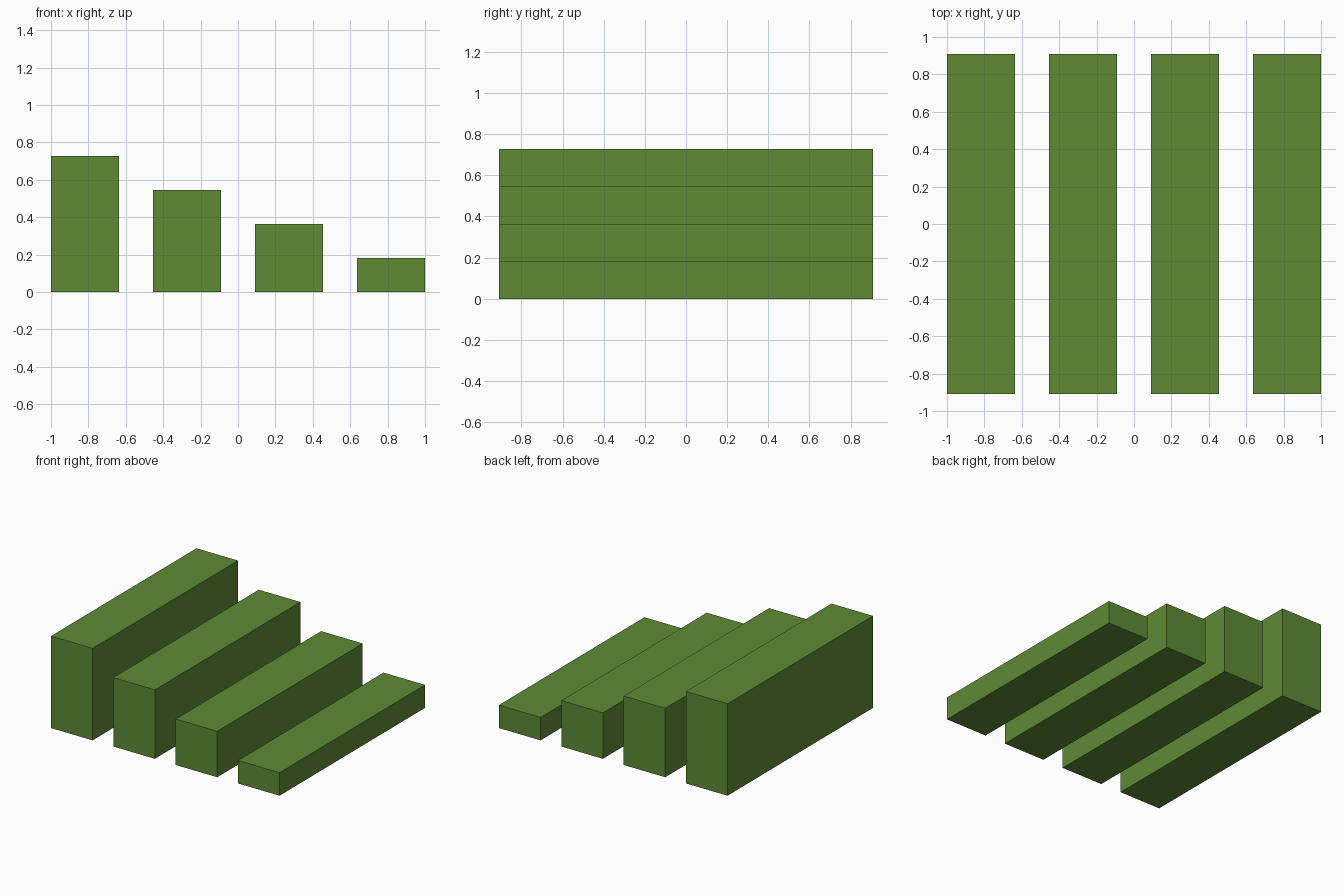
import bpy
import bmesh
from mathutils import Matrix

if "Cube" in bpy.data.objects:
    bpy.data.objects.remove(bpy.data.objects["Cube"])

U = 2 / 11          # module: gap between bars and height of each step
WIDTH = 2 * U       # bar width
LENGTH = 10 * U     # bar length along y

green = bpy.data.materials.new("leaf green")
green.diffuse_color = (0.112, 0.258, 0.036, 1)
green.use_nodes = True
green.node_tree.nodes["Principled BSDF"].inputs["Base Color"].default_value = green.diffuse_color


def bar(name, x, height):
    """Box standing on z = 0, centred on y."""
    bm = bmesh.new()
    bmesh.ops.create_cube(
        bm, size=1,
        matrix=Matrix.Translation((x, 0, height / 2))
        @ Matrix.Diagonal((WIDTH, LENGTH, height, 1)))
    mesh = bpy.data.meshes.new(name)
    bm.to_mesh(mesh)
    bm.free()
    mesh.materials.append(green)
    bpy.context.collection.objects.link(bpy.data.objects.new(name, mesh))


# Four parallel bars stepping down from left to right
for i in range(4):
    bar(f"step_bar_{i + 1}", -1 + WIDTH / 2 + i * 3 * U, (4 - i) * U)
